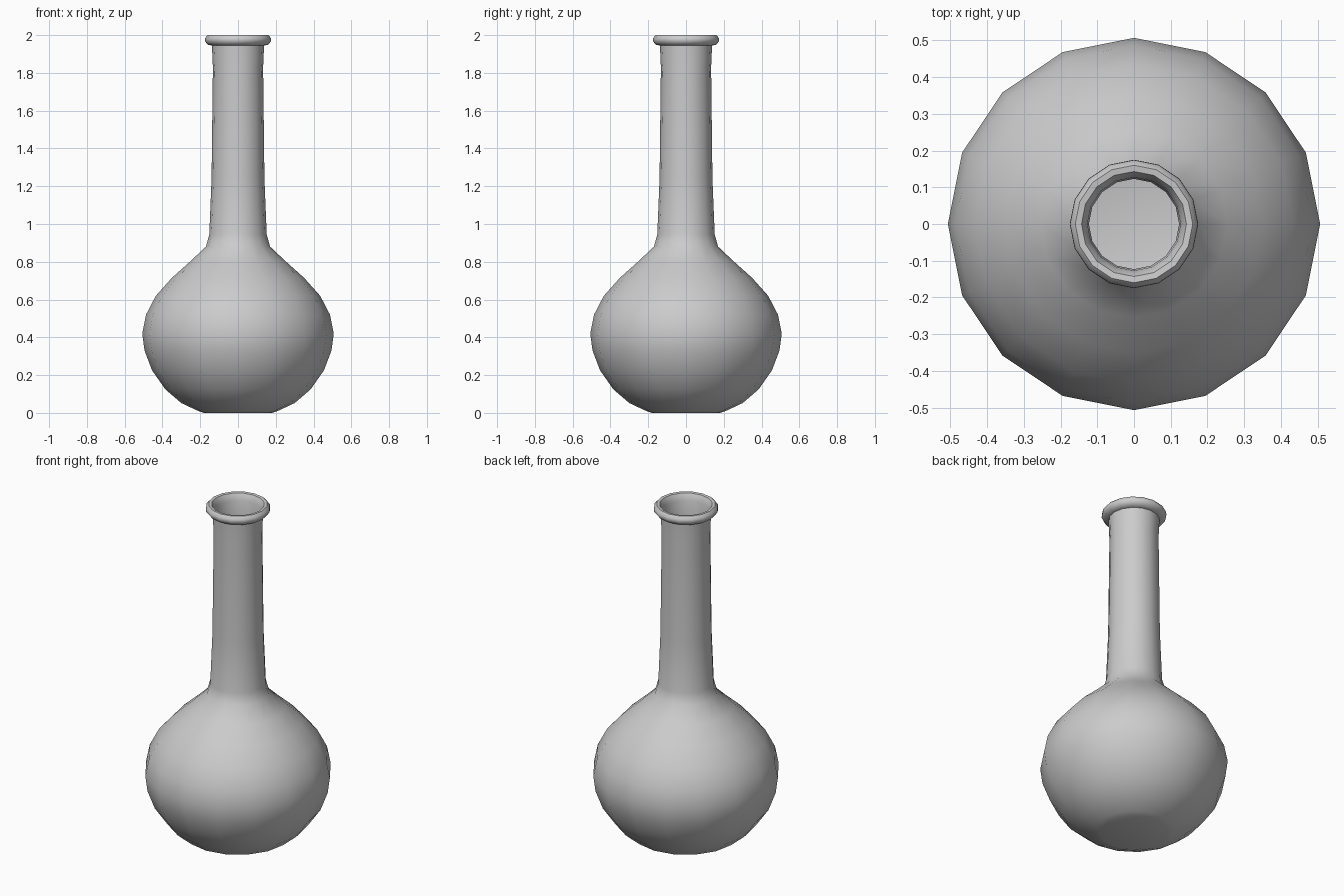
import bpy, bmesh, math

if "Cube" in bpy.data.objects:
    bpy.data.objects.remove(bpy.data.objects["Cube"])

SIDES = 16
WALL = 0.01

# Outer profile (radius, height): base, round belly, long neck
outer = [(0.18, 0.0), (0.215, 0.012), (0.30, 0.052), (0.385, 0.125), (0.455, 0.225),
         (0.495, 0.33), (0.507, 0.42), (0.487, 0.52), (0.435, 0.62), (0.35, 0.715),
         (0.255, 0.80), (0.17, 0.88), (0.152, 0.945), (0.14, 1.24), (0.133, 1.83)]
# Rolled lip
lip = [(0.138, 1.945), (0.160, 1.949), (0.175, 1.968), (0.174, 1.985),
       (0.160, 2.0), (0.143, 1.998), (0.136, 1.985), (0.127, 1.96)]
# Inner wall follows the outer one at a small thickness
inner = [(r - WALL, z + (WALL if z < 0.2 else 0)) for r, z in reversed(outer)]
profile = [(0, 0)] + outer + lip + inner + [(0, WALL)]

# Lathe the profile around z
bm = bmesh.new()
verts = [bm.verts.new((r, 0, z)) for r, z in profile]
edges = [bm.edges.new(pair) for pair in zip(verts, verts[1:])]
bmesh.ops.spin(bm, geom=verts + edges, cent=(0, 0, 0), axis=(0, 0, 1),
               angle=math.tau, steps=SIDES)
bmesh.ops.remove_doubles(bm, verts=bm.verts, dist=0.0005)
bmesh.ops.recalc_face_normals(bm, faces=bm.faces)
mesh = bpy.data.meshes.new("flask")
bm.to_mesh(mesh)
bm.free()

flask = bpy.data.objects.new("flask", mesh)
bpy.context.collection.objects.link(flask)
bpy.context.view_layer.objects.active = flask
flask.select_set(True)
bpy.ops.object.shade_smooth_by_angle(angle=math.radians(50))
